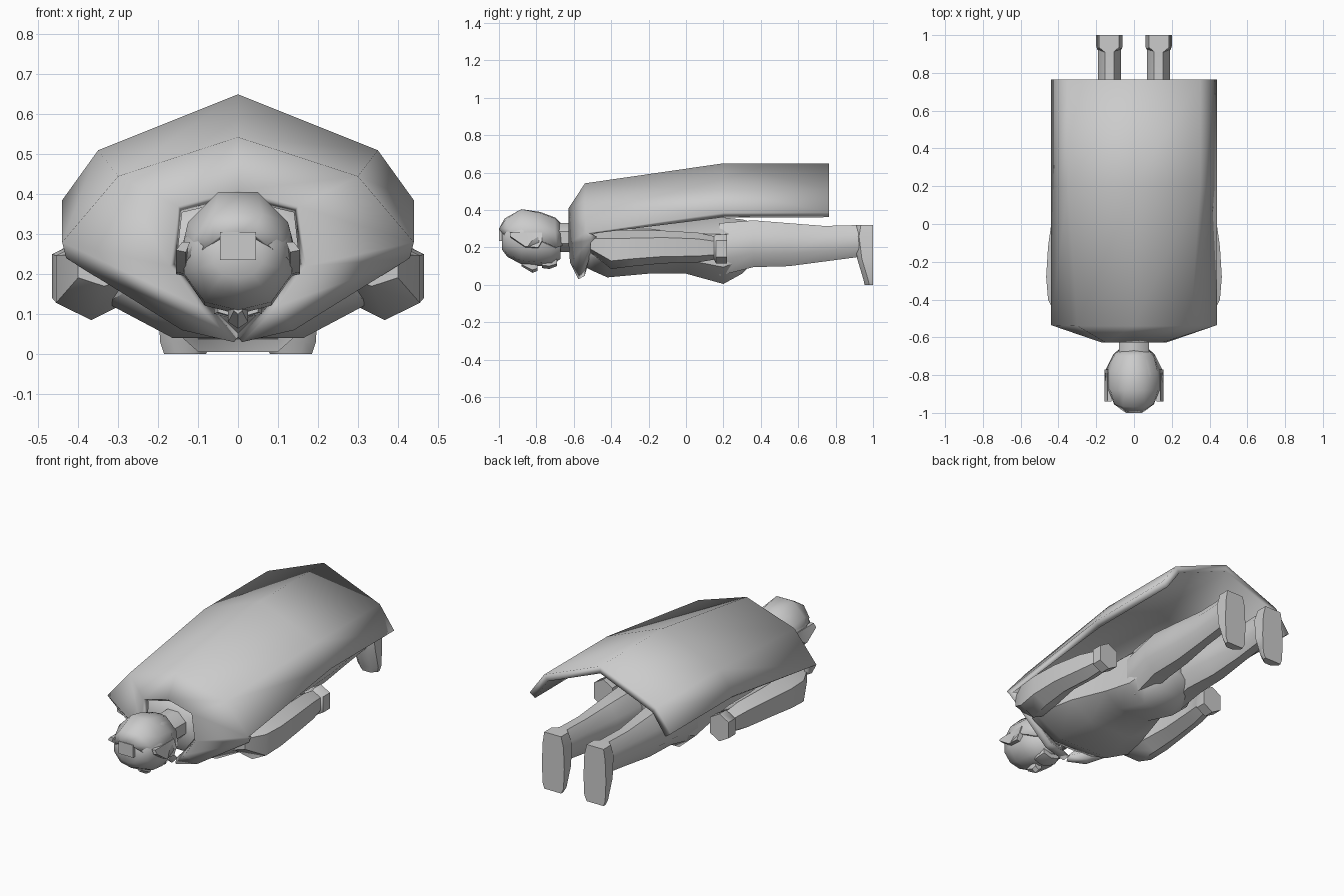
import bpy, bmesh, math

if "Cube" in bpy.data.objects:
    bpy.data.objects.remove(bpy.data.objects["Cube"])

def finish(name, bm, angle=45):
    bmesh.ops.recalc_face_normals(bm, faces=bm.faces)
    me = bpy.data.meshes.new(name)
    bm.to_mesh(me)
    bm.free()
    ob = bpy.data.objects.new(name, me)
    bpy.context.collection.objects.link(ob)
    bpy.ops.object.select_all(action='DESELECT')
    ob.select_set(True)
    bpy.context.view_layer.objects.active = ob
    bpy.ops.object.shade_smooth_by_angle(angle=math.radians(angle))
    return ob

def ring(y, x0, x1, z0, z1, n, p=1.0, tilt=0.0):
    """Flat-bottomed rounded section filling the box x0..x1, z0..z1."""
    k = math.cos(math.pi / n)
    pts = []
    for i in range(n):
        a = 2 * math.pi * (i + .5) / n
        c, s = math.cos(a) / k, math.sin(a) / k
        c = math.copysign(min(1, abs(c)) ** p, c)
        s = math.copysign(min(1, abs(s)) ** p, s)
        pts.append(((x0 + x1) / 2 + c * (x1 - x0) / 2, y + s * tilt,
                    (z0 + z1) / 2 + s * (z1 - z0) / 2))
    return pts

def loft(name, rings, closed=True, cap=True, angle=45, both=False):
    bm = bmesh.new()
    for sx in ((1, -1) if both else (1,)):
        rows = [[bm.verts.new((sx * x, y, z)) for x, y, z in r] for r in rings]
        n = len(rows[0])
        for a, b in zip(rows, rows[1:]):
            for i in range(n if closed else n - 1):
                j = (i + 1) % n
                bm.faces.new((a[i], a[j], b[j], b[i]))
        if cap:
            bm.faces.new(rows[0])
            bm.faces.new(rows[-1])
    return finish(name, bm, angle)

def mirrored(half):
    """Half section starting on x = 0, extended to the other side."""
    return [(-x, y, z) for x, y, z in reversed(half[1:])] + half

# torso and hips
loft("torso", [ring(y, -w, w, a, b, 8, .8) for y, w, a, b in [
    (-.58, .13, .12, .35), (-.51, .28, .08, .38), (-.42, .33, .04, .39),
    (-.2, .27, .06, .38), (0, .20, .06, .35), (.2, .20, .005, .36),
    (.30, .17, .06, .35), (.37, .10, .13, .33)]])

# legs
loft("legs", [ring(y, a, b, c, d, 8) for y, a, b, c, d in [
    (.18, .02, .20, .05, .33), (.36, .015, .22, .095, .345),
    (.55, .045, .205, .10, .33), (.74, .07, .19, .125, .315), (.93, .07, .19, .15, .32)]],
    both=True)

# feet pointing down
foot = [(.00, .08, .185, .955), (.03, .065, .195, .948), (.14, .06, .20, .915),
        (.26, .065, .195, .90), (.32, .08, .185, .91)]
loft("feet", [[(a, 1, z), (b, 1, z), (b, y + .025, z), (b - .03, y, z), (a + .03, y, z),
               (a, y + .025, z)] for z, a, b, y in foot], both=True)

# arms along the sides
loft("arms", [ring(y, a, b, c, d, 6) for y, a, b, c, d in [
    (-.51, .27, .40, .17, .27), (-.40, .28, .455, .085, .29), (-.28, .30, .465, .10, .29),
    (-.12, .32, .455, .115, .29), (.06, .31, .43, .12, .28), (.15, .31, .41, .135, .26),
    (.16, .305, .42, .115, .27), (.22, .305, .42, .115, .27)]], both=True)

# neck
loft("neck", [ring(y, -.08, .08, .175, .33, 8) for y in (-.76, -.56)])

# head, face downward
loft("head", [ring(y, -w, w, a, b, 10) for y, w, a, b in [
    (-.985, .06, .19, .30), (-.955, .105, .15, .34), (-.88, .135, .11, .38),
    (-.79, .135, .10, .385), (-.72, .11, .10, .36), (-.67, .065, .14, .32)]])
loft("chin", [ring(y, -w, w, a, .16, 6) for y, w, a in [
    (-.77, .05, .09), (-.73, .06, .085), (-.69, .05, .10)]])
loft("nose", [ring(y, -w, w, a, .14, 6) for y, w, a in [
    (-.88, .01, .10), (-.82, .025, .064), (-.795, .02, .075)]])

# hair with a fringe and pointed side locks
hair_rows = [
    [(0, -1, .30), (.04, -1, .30), (.065, -.985, .28), (.09, -.965, .26)],
    [(0, -.97, .355), (.06, -.965, .35), (.105, -.95, .30), (.125, -.91, .24)],
    [(0, -.88, .405), (.05, -.88, .405), (.125, -.88, .33), (.155, -.84, .205)],
    [(0, -.78, .39), (.05, -.78, .385), (.125, -.78, .32), (.15, -.77, .235)],
    [(0, -.70, .36), (.04, -.70, .355), (.105, -.70, .29), (.11, -.69, .20)],
    [(0, -.66, .32), (.03, -.66, .315), (.07, -.66, .27), (.075, -.66, .21)]]
hair = loft("hair", [mirrored(r) for r in hair_rows], closed=False, cap=False)
sol = hair.modifiers.new("thickness", 'SOLIDIFY')
sol.thickness = .015
sol.offset = -1
loft("fringe", [[(-.045, -1, z), (.045, -1, z), (.045, -.96, z), (-.045, -.96, z)]
                for z in (.235, .305)])
loft("side_locks", [[(.155, y, z), (.13, y, z - .005), (.12, y, t), (.14, y, t)]
                    for y, z, t in [(-.94, .26, .28), (-.86, .205, .28), (-.79, .20, .28),
                                    (-.77, .235, .28)]], both=True)

# cape: collar, shoulder fold, back
cape_bm = bmesh.new()
collar = mirrored([(0, -.628, .41), (.15, -.628, .37), (.17, -.628, .22),
                   (.10, -.62, .12), (.01, -.575, .03)])
shoulder = mirrored([(0, -.54, .543), (.30, -.54, .445), (.44, -.535, .28),
                     (.43, -.51, .24), (.14, -.57, .06)])
middle = mirrored([(0, .2, .65), (.35, .2, .51), (.44, .2, .385)])
back = [(x, .765, z) for x, y, z in middle]
rows = [[cape_bm.verts.new(p) for p in r] for r in (collar, shoulder, middle, back)]
rows[1:] = [rows[1], rows[2], rows[3]]
for a, b in ((rows[0], rows[1]), (rows[1][2:7], rows[2]), (rows[2], rows[3])):
    for i in range(len(a) - 1):
        cape_bm.faces.new((a[i], a[i + 1], b[i + 1], b[i]))
cape = finish("cape", cape_bm, 50)
# keep the outside of the cape facing up before thickening
if sum(f.normal.z for f in cape.data.polygons) < 0:
    cape.data.flip_normals()
sol = cape.modifiers.new("thickness", 'SOLIDIFY')
sol.thickness = .04
sol.offset = -1
